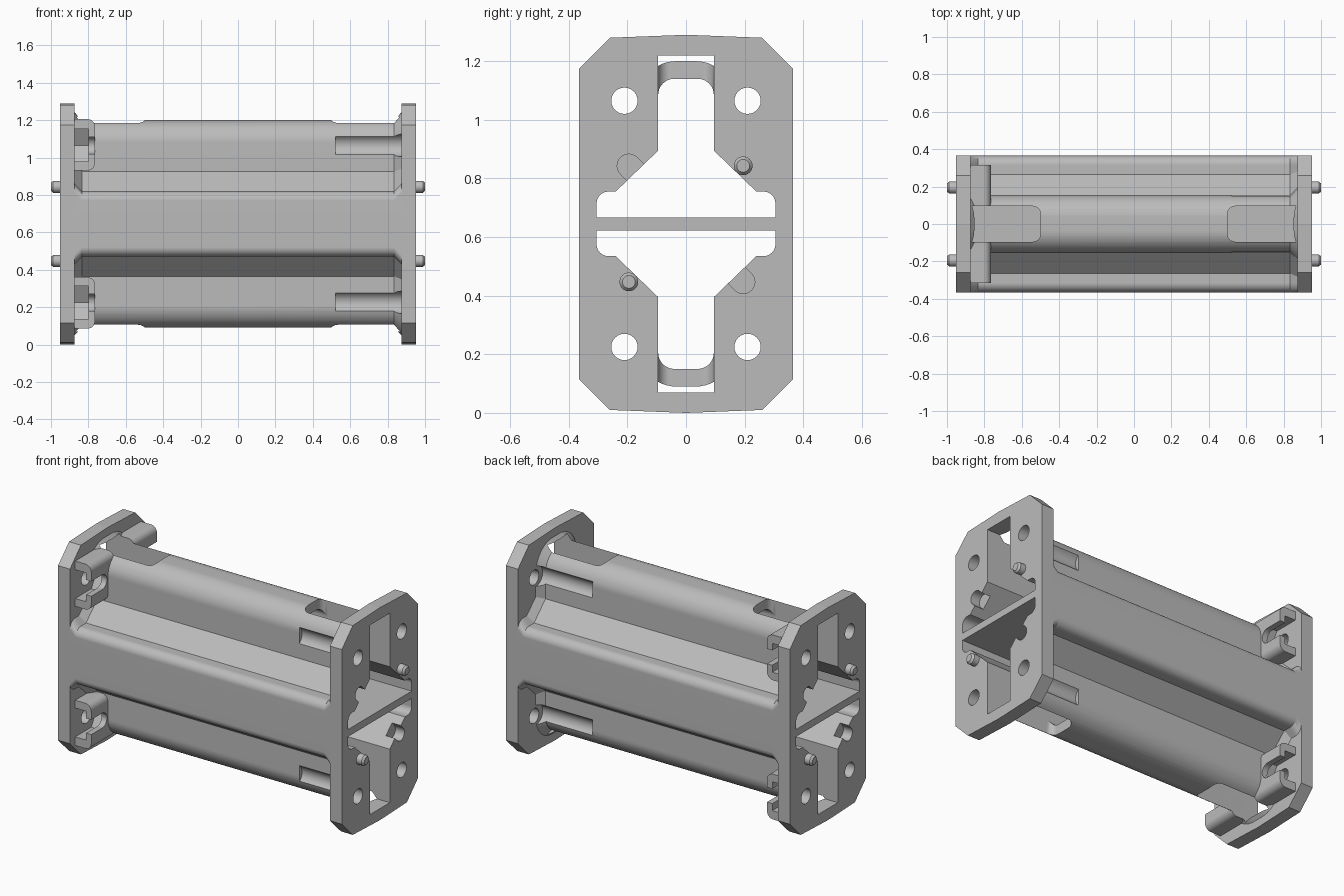
import bpy, bmesh
from math import sin, cos, pi, radians

if "Cube" in bpy.data.objects:
    bpy.data.objects.remove(bpy.data.objects["Cube"])

MID = 0.645          # height of the horizontal symmetry plane
INNER, OUTER = 0.873, 0.953   # inner and outer faces of the end plates
SIGNS = (-1, 1)

grey = bpy.data.materials.new("light grey plastic")
grey.use_nodes = True
grey.diffuse_color = (0.5, 0.5, 0.5, 1)
grey.node_tree.nodes["Principled BSDF"].inputs["Base Color"].default_value = (0.5, 0.5, 0.5, 1)


def arc(cy, cz, r, a0, a1, n=8):
    angles = [radians(a0 + (a1 - a0) * i / n) for i in range(n + 1)]
    return [(cy + r * cos(a), cz + r * sin(a)) for a in angles]


def loft(name, rings, axis="X"):
    """Skin closed outlines, each given as (position along axis, 2D points)."""
    place = {"X": lambda t, a, b: (t, a, b),
             "Y": lambda t, a, b: (a, t, b),
             "Z": lambda t, a, b: (a, b, t)}[axis]
    bm = bmesh.new()
    loops = [[bm.verts.new(place(t, a, b)) for a, b in pts] for t, pts in rings]
    n = len(loops[0])
    for low, high in zip(loops, loops[1:]):
        for i in range(n):
            j = (i + 1) % n
            bm.faces.new((low[i], low[j], high[j], high[i]))
    bm.faces.new(loops[0][::-1])
    bm.faces.new(loops[-1])
    bmesh.ops.recalc_face_normals(bm, faces=bm.faces)
    mesh = bpy.data.meshes.new(name)
    bm.to_mesh(mesh)
    bm.free()
    mesh.materials.append(grey)
    obj = bpy.data.objects.new(name, mesh)
    bpy.context.collection.objects.link(obj)
    return obj


def prism(name, pts, t0, t1, axis="X"):
    return loft(name, [(t0, pts), (t1, pts)], axis)


def mirror_y(half):
    return half + [(-y, z) for y, z in reversed(half)]


def mirror_both(quarter):
    top = mirror_y(quarter)
    return [(y, MID + z) for y, z in top] + [(-y, MID - z) for y, z in top]


def flip(pts, sy, sz):
    return [(y * sy, MID + z * sz) for y, z in pts]


def activate(obj):
    bpy.ops.object.select_all(action="DESELECT")
    obj.select_set(True)
    bpy.context.view_layer.objects.active = obj


def carve(obj, cutters):
    activate(obj)
    for cutter in cutters:
        mod = obj.modifiers.new("cut", "BOOLEAN")
        mod.operation, mod.solver, mod.object = "DIFFERENCE", "EXACT", cutter
        bpy.ops.object.modifier_apply(modifier=mod.name)


def finish(obj):
    activate(obj)
    bpy.ops.object.shade_smooth_by_angle(angle=radians(28))
    mod = obj.modifiers.new("even shading", "WEIGHTED_NORMAL")
    mod.keep_sharp = True


def tube_outline(d):
    """Outer section of the tube, grown by d."""
    return mirror_both([(0.365, 0.06)]
                       + arc(0.315, 0.125 + d, 0.05, 0, 90)
                       + [(0.265 + 0.4 * d, 0.175 + d), (0.155 + d, 0.28 + 0.4 * d)]
                       + arc(0.035, 0.435, 0.12 + d, 0, 90, 12))


# Main parts: tube with flared ends, end plates, nut blocks
tube = loft("tube", [(-INNER, tube_outline(0.04)), (-0.835, tube_outline(0)),
                     (0.835, tube_outline(0)), (INNER, tube_outline(0.04))])

plate_outline = mirror_both([(0.365, 0.53), (0.26, 0.635), (0.001, 0.645)])
plates = {s: prism("left_end_plate" if s > 0 else "right_end_plate",
                   plate_outline, s * INNER, s * OUTER) for s in SIGNS}

blocks = []
for sz in SIGNS:
    z0, z1 = sorted((MID + sz * 0.285, MID + sz * 0.56))
    outline = ([(-INNER, z1), (-INNER, z0)]
               + arc(-0.805, z0 + 0.04, 0.04, -90, 0)
               + arc(-0.805, z1 - 0.04, 0.04, 0, 90))
    blocks.append(prism("upper_nut_block" if sz > 0 else "lower_nut_block",
                        outline, -0.315, 0.315, "Y"))

# Tunnels above and below the divider, and end notches in the crowns
shared, tube_cuts, block_cuts, plate_cuts = [], [], [], {-1: [], 1: []}
tunnel = mirror_y([(0.305, 0.022)] + arc(0.265, 0.07, 0.04, 0, 90)
                  + [(0.24, 0.11), (0.095, 0.25)]
                  + arc(0.04, 0.44, 0.055, 0, 90))
for sz in SIGNS:
    shared.append(prism("tunnel_cutter", flip(tunnel, 1, sz), -1.1, 1.1))
    for sx in SIGNS:
        end = arc(0.54, 0.055, 0.04, 90, 180) + arc(0.54, -0.055, 0.04, 180, 270)
        plan = [(sx * x, y) for x, y in end + [(1.1, -0.095), (1.1, 0.095)]]
        shared.append(prism("notch_cutter", plan, MID + sz * 0.3, MID + sz * 0.575, "Z"))

# Bolt holes, nut pockets and bolt grooves in each corner
hole = arc(0.21, 0.42, 0.045, 0, 345, 23)
nut = [(0.109, 0.42), (0.16, 0.3325), (0.4, 0.3325), (0.4, 0.5075), (0.16, 0.5075)]
shank = arc(0.21, 0.42, 0.045, 90, 270, 12) + [(0.4, 0.375), (0.4, 0.465)]
groove = arc(0.188, 0.42, 0.06, 90, 270, 14) + [(0.3, 0.36), (0.3, 0.48)]
for sy in SIGNS:
    for sz in SIGNS:
        shared.append(prism("bolt_cutter", flip(hole, sy, sz), -1.1, 1.1))
        pocket = prism("nut_cutter", flip(nut, sy, sz), -0.9, -0.8)
        slot = prism("shank_cutter", flip(shank, sy, sz), -0.81, -0.7)
        block_cuts += [pocket, slot]
        tube_cuts += [pocket, prism("groove_cutter", flip(groove, sy, sz), 0.52, 0.9)]

# Locating pins and their sockets, which break into the tunnel
PIN_Y, PIN_Z, d = 0.195, 0.198, 0.04
socket = arc(PIN_Y, PIN_Z, d, -45, 135, 12)
socket += [(y - 0.05, z - 0.05) for y, z in (socket[-1], socket[0])]
pins = []
for sx in SIGNS:
    for sz in SIGNS:
        sy = sx * sz
        ring = lambda r: flip(arc(PIN_Y, PIN_Z, r, 0, 345, 23), sy, sz)
        name = ("left" if sx > 0 else "right") + ("_upper" if sz > 0 else "_lower") + "_pin"
        pins.append(loft(name, [(sx * 0.94, ring(0.032)), (sx * 0.988, ring(0.032)),
                                (sx * 1.0, ring(0.022))]))
        plate_cuts[sx].append(prism("socket_cutter", flip(socket, -sy, sz),
                                    sx * (OUTER - 0.06), sx * 1.05))

# Cut everything, then drop the cutters
carve(tube, shared + tube_cuts)
for sx in SIGNS:
    carve(plates[sx], shared + plate_cuts[sx])
for block in blocks:
    carve(block, shared + block_cuts)
for cutter in set(shared + tube_cuts + block_cuts + plate_cuts[-1] + plate_cuts[1]):
    bpy.data.objects.remove(cutter)
for obj in [tube, *plates.values(), *blocks, *pins]:
    finish(obj)
